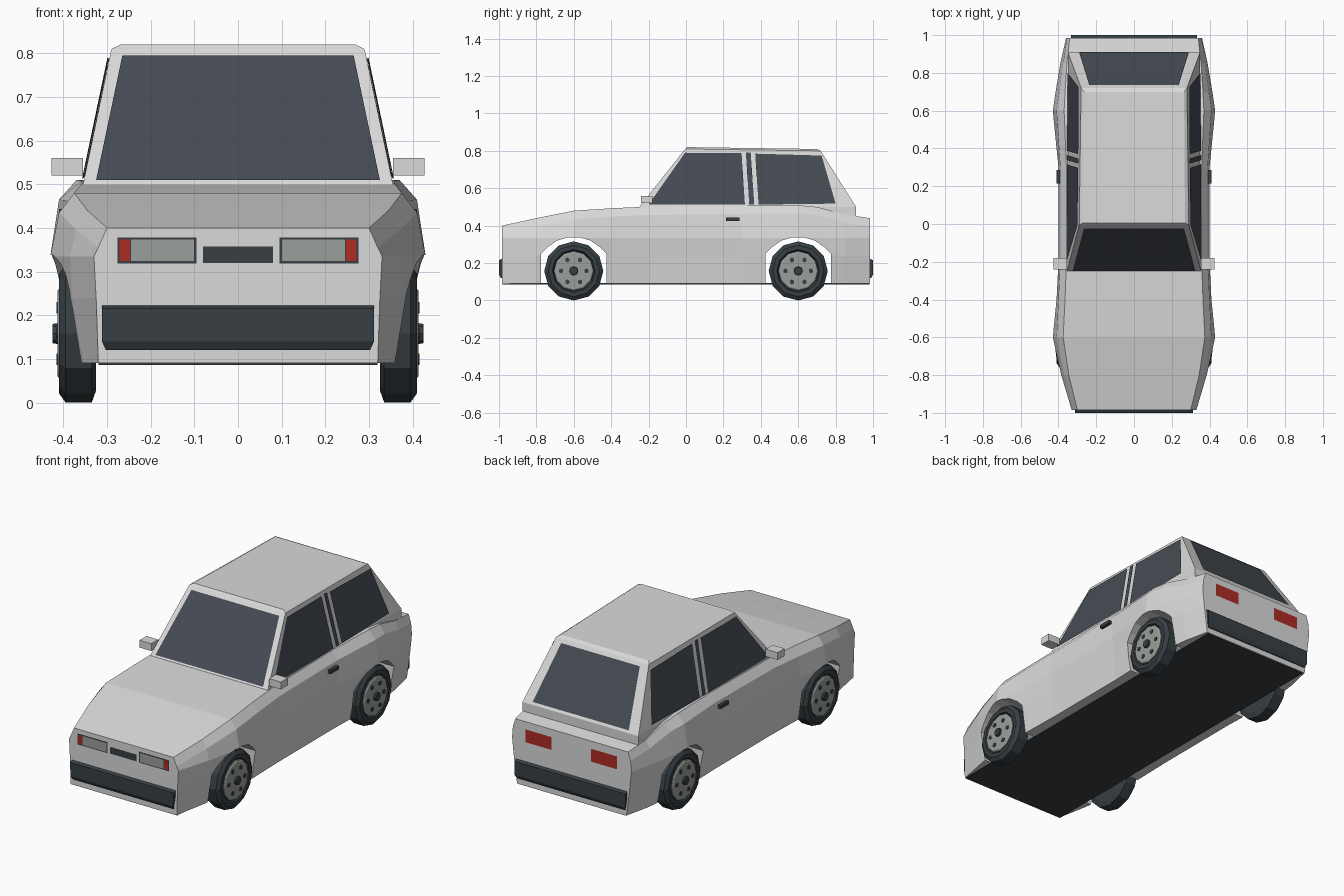
import bpy, bmesh, math
from mathutils import Vector

cube = bpy.data.objects.get("Cube")
if cube:
    bpy.data.objects.remove(cube, do_unlink=True)


def material(name, rgb):
    m = bpy.data.materials.new(name)
    m.use_nodes = True
    m.diffuse_color = (*rgb, 1)
    m.node_tree.nodes["Principled BSDF"].inputs["Base Color"].default_value = (*rgb, 1)
    return m


paint = material("light_grey_paint", (.70, .70, .70))
glass = material("dark_glass", (.06, .07, .088))
trim = material("black_trim", (.038, .049, .057))
metal = material("grey_metal", (.33, .35, .33))
red = material("red_lens", (.42, .025, .018))


def finish(name, bm, mat):
    mesh = bpy.data.meshes.new(name)
    bm.to_mesh(mesh)
    bm.free()
    mesh.materials.append(mat)
    ob = bpy.data.objects.new(name, mesh)
    bpy.context.scene.collection.objects.link(ob)
    return ob


def loft(name, rings, mat):
    """Skin a list of closed rings and cap both ends."""
    bm = bmesh.new()
    loops = [[bm.verts.new(p) for p in ring] for ring in rings]
    n = len(loops[0])
    for a, b in zip(loops, loops[1:]):
        for i in range(n):
            j = (i + 1) % n
            bm.faces.new((a[i], a[j], b[j], b[i]))
    bm.faces.new(loops[0])
    bm.faces.new(loops[-1])
    bmesh.ops.recalc_face_normals(bm, faces=bm.faces)
    return finish(name, bm, mat)


def plate(name, pts, mat):
    """Single flat panel facing away from the car's middle."""
    bm = bmesh.new()
    face = bm.faces.new([bm.verts.new(p) for p in pts])
    face.normal_update()
    if face.normal.dot(face.calc_center_median() - Vector((0, 0, .3))) < 0:
        face.normal_flip()
    return finish(name, bm, mat)


def box(name, x, y, z, mat):
    def ring(h):
        return [(x[0], y[0], h), (x[1], y[0], h), (x[1], y[1], h), (x[0], y[1], h)]
    return loft(name, [ring(z[0]), ring(z[1])], mat)


def lathe(name, profile, y, z, side, sides, mat):
    """Turn (x, radius) pairs round an axle along x."""
    angles = [math.tau * i / sides for i in range(sides)]
    return loft(name, [[(side * x, y + r * math.sin(a), z - r * math.cos(a)) for a in angles]
                       for x, r in profile], mat)


# Body shell: y, then half widths at sill, low, middle, upper, shoulder, then shoulder height
stations = [
    (-.985, .32, .325, .33, .32, .30, .40),
    (-.8, .355, .38, .385, .37, .345, .44),
    (-.6, .385, .415, .43, .41, .375, .48),
    (-.4, .38, .40, .41, .40, .365, .493),
    (-.2, .375, .39, .40, .39, .358, .502),
    (.3, .375, .39, .40, .39, .358, .508),
    (.6, .385, .415, .43, .41, .37, .51),
    (.7, .38, .41, .415, .395, .365, .5),
    (.85, .36, .385, .39, .375, .355, .46),
    (.985, .33, .35, .36, .355, .34, .44),
]


def body_ring(y, sill, low, mid, upper, shoulder, top):
    half = [(sill, .09), (low, .24), (mid, .335), (upper, top - .045), (shoulder, top)]
    return [(x, y, z) for x, z in half] + [(-x, y, z) for x, z in reversed(half)]


body = loft("body_shell", [body_ring(*s) for s in stations], paint)

# Wheel arches cut through the shell
arch = [(-.175, -.1), (-.175, .25), (-.14, .285), (-.09, .32), (-.03, .338)]
arch += [(-y, z) for y, z in reversed(arch)]
for end, wheel_y in (("front", -.6), ("rear", .6)):
    cutter = loft(end + "_arch_cutter", [[(x, wheel_y + y, z) for y, z in arch] for x in (-.6, .6)], paint)
    cutter.hide_render = True
    cutter.hide_viewport = True
    cutter.display_type = 'WIRE'
    cut = body.modifiers.new(end + "_arch", 'BOOLEAN')
    cut.operation = 'DIFFERENCE'
    cut.solver = 'EXACT'
    cut.object = cutter

# Bake the cuts, then drop the cutters
graph = bpy.context.evaluated_depsgraph_get()
cut_mesh = bpy.data.meshes.new_from_object(body.evaluated_get(graph))
body.modifiers.clear()
body.data = cut_mesh
for end in ("front", "rear"):
    bpy.data.objects.remove(bpy.data.objects[end + "_arch_cutter"], do_unlink=True)

# Floor
box("floor", (-.32, .32), (-.98, .98), (.086, .094), trim)


# Cabin with a slightly raised roof
def cabin_ring(front, rear):
    (xf, yf, zf), (xr, yr, zr) = front, rear
    return [(-xf, yf, zf), (xf, yf, zf), (xr, yr, zr), (-xr, yr, zr)]


loft("cabin", [
    cabin_ring((.355, -.25, .43), (.35, .91, .43)),
    cabin_ring((.355, -.25, .5), (.35, .91, .5)),
    cabin_ring((.29, -.005, .81), (.28, .72, .80)),
    cabin_ring((.27, .005, .82), (.265, .70, .81)),
], paint)


# Windows lie just outside the sloped cabin walls
def screen(name, bottom, top, y_of):
    (xb, zb), (xt, zt) = bottom, top
    plate(name, [(-xb, y_of(zb), zb), (xb, y_of(zb), zb), (xt, y_of(zt), zt), (-xt, y_of(zt), zt)], glass)


screen("windscreen", (.325, .51), (.265, .795), lambda z: -.256 + (z - .5) * .79)
screen("rear_window", (.29, .515), (.237, .785), lambda z: .917 - (z - .5) * .633)


def wall_x(y, z):
    low, high = .355 - .0043 * (y + .25), .29 - .0139 * y
    return low + (high - low) * (z - .5) / .31 + .005


side_windows = {
    "front_side_window": [(-.2, .513), (-.005, .79), (.297, .788), (.315, .513)],
    "door_pillar": [(.338, .513), (.32, .79), (.346, .79), (.365, .513)],
    "rear_side_window": [(.388, .513), (.37, .785), (.725, .775), (.8, .518)],
}
lathe_tyre = [(.325, .13), (.335, .158), (.395, .158), (.41, .137), (.41, .115), (.398, .108)]

for side, label in ((1, "left"), (-1, "right")):
    for name, pts in side_windows.items():
        plate(f"{label}_{name}", [(side * wall_x(y, z), y, z) for y, z in pts], glass)

    # Mirrors and door handles
    box(label + "_mirror", (side * .355, side * .427), (-.24, -.18), (.52, .56), paint)
    box(label + "_door_handle", (side * .385, side * .41), (.215, .285), (.425, .443), trim)

    # Headlights: dark surround, clear lamp, red marker at the outer end
    def light(name, x, z, y, mat):
        plate(f"{label}_{name}", [(side * x[0], y, z[0]), (side * x[1], y, z[0]),
                                  (side * x[1], y, z[1]), (side * x[0], y, z[1])], mat)

    light("headlight_surround", (.095, .276), (.318, .378), -.988, trim)
    light("headlight", (.101, .245), (.324, .373), -.991, metal)
    light("front_marker", (.247, .271), (.324, .373), -.991, red)
    light("tail_light", (.12, .275), (.33, .4), .989, red)

    # Wheels with six holes and a centre cap
    for end, y in (("front", -.6), ("rear", .6)):
        tag = f"{label}_{end}"
        lathe(tag + "_tyre", lathe_tyre, y, .158, side, 12, trim)
        lathe(tag + "_hub", [(.38, .106), (.408, .106), (.413, .098)], y, .158, side, 12, metal)
        lathe(tag + "_centre_cap", [(.4, .026), (.425, .022)], y, .158, side, 8, trim)
        for i in range(6):
            a = math.tau * i / 6
            lathe(f"{tag}_hub_hole_{i}", [(.4, .013), (.416, .013)],
                  y + .068 * math.cos(a), .158 + .068 * math.sin(a), side, 6, trim)

# Grille
plate("grille", [(-.08, -.988, .32), (.08, -.988, .32), (.08, -.988, .357), (-.08, -.988, .357)], trim)

# Wedge shaped bumpers
for name, s, w in (("front_bumper", -1, .312), ("rear_bumper", 1, .335)):
    loft(name, [[(x, s * .97, .12), (x, s * .99, .12), (x * 1.03, s, .14),
                 (x * 1.03, s, .215), (x * 1.03, s * .97, .23)] for x in (-w * .97, w * .97)], trim)
